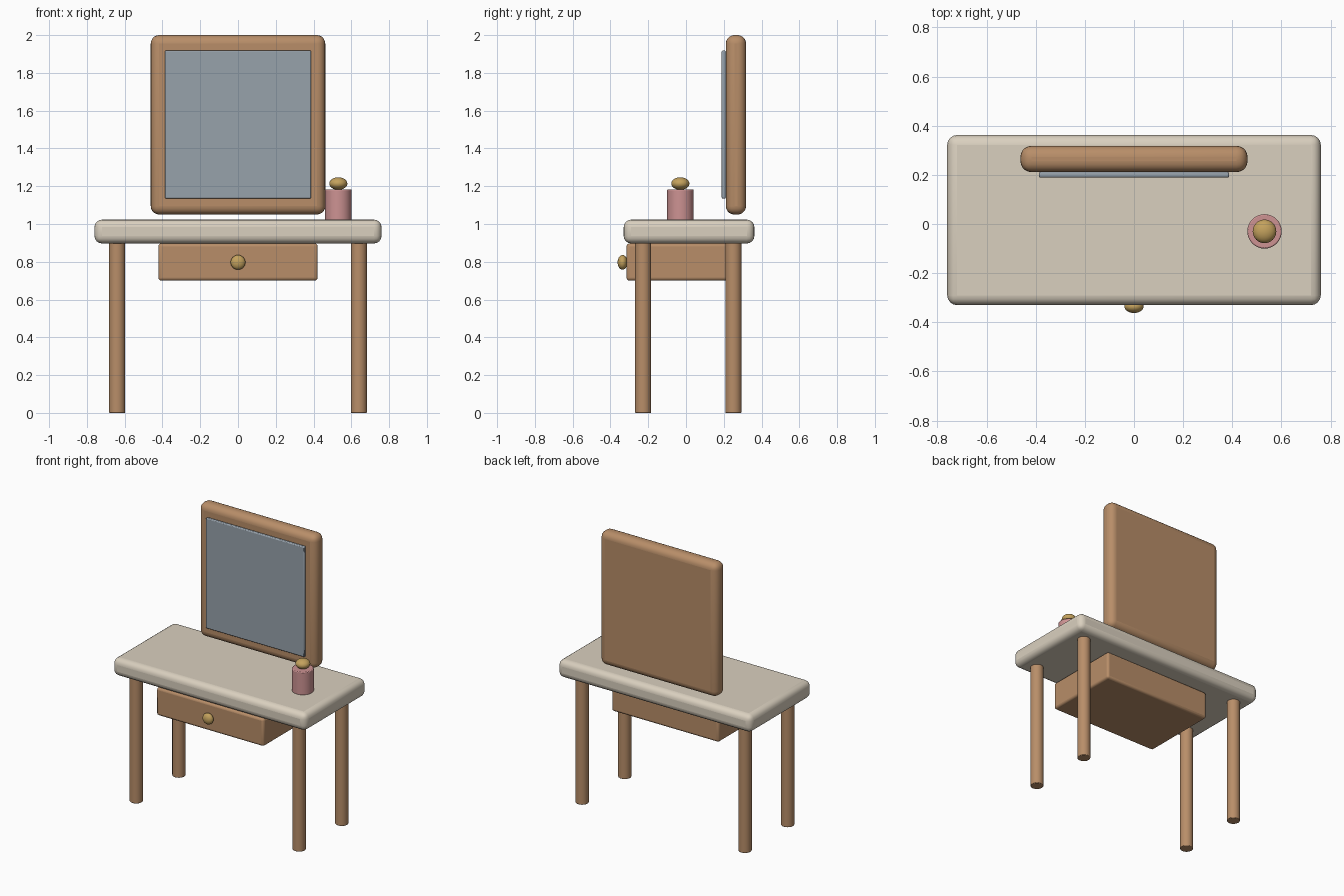
import bpy
from math import radians

if "Cube" in bpy.data.objects:
    bpy.data.objects.remove(bpy.data.objects["Cube"])


def material(name, rgb):
    m = bpy.data.materials.new(name)
    m.diffuse_color = (*rgb, 1)
    m.use_nodes = True
    m.node_tree.nodes["Principled BSDF"].inputs["Base Color"].default_value = m.diffuse_color
    return m


WOOD = material("wood", (0.48, 0.27, 0.14))
CREAM = material("cream", (0.70, 0.63, 0.52))
GLASS = material("glass", (0.31, 0.36, 0.41))
ROSE = material("rose", (0.61, 0.29, 0.29))
BRASS = material("brass", (0.55, 0.36, 0.11))


def finish(name, mat, bevel=0, segments=4):
    ob = bpy.context.object
    ob.name = ob.data.name = name
    ob.data.materials.append(mat)
    bpy.ops.object.transform_apply(location=False, rotation=True, scale=True)
    if bevel:
        mod = ob.modifiers.new("rounded_edges", 'BEVEL')
        mod.width, mod.segments = bevel, segments
        mod.limit_method = 'ANGLE'
        mod.angle_limit = radians(40)
    bpy.ops.object.shade_smooth_by_angle(angle=radians(40))
    return ob


def box(name, mat, x, y, z, bevel, segments=4):
    """Rounded box from (min, max) pairs."""
    spans = (x, y, z)
    bpy.ops.mesh.primitive_cube_add(size=1, location=[(a + b) / 2 for a, b in spans])
    bpy.context.object.scale = [b - a for a, b in spans]
    return finish(name, mat, bevel, segments)


def cylinder(name, mat, x, y, z, radius, bevel):
    bpy.ops.mesh.primitive_cylinder_add(vertices=32, radius=radius, depth=z[1] - z[0],
                                        location=(x, y, (z[0] + z[1]) / 2))
    return finish(name, mat, bevel, 2)


def ellipsoid(name, mat, location, radii):
    bpy.ops.mesh.primitive_uv_sphere_add(segments=32, ring_count=16, radius=1, location=location)
    bpy.context.object.scale = radii
    return finish(name, mat)


# Table top and its four legs
box("table_top", CREAM, (-0.76, 0.76), (-0.33, 0.362), (0.897, 1.023), 0.04)
for side, x in (("left", -0.64), ("right", 0.64)):
    for end, y in (("front", -0.227), ("back", 0.251)):
        cylinder(f"{end}_{side}_leg", WOOD, x, y, (0, 0.90), 0.043, 0.004)

# Drawer with its knob
box("drawer", WOOD, (-0.422, 0.422), (-0.315, 0.236), (0.70, 0.897), 0.016, 3)
ellipsoid("drawer_knob", BRASS, (0, -0.336, 0.797), (0.039, 0.026, 0.039))

# Mirror: thick rounded frame with a thin pane in front
box("mirror_frame", WOOD, (-0.462, 0.462), (0.211, 0.318), (1.05, 2.0), 0.045, 5)
box("mirror_glass", GLASS, (-0.387, 0.387), (0.189, 0.211), (1.135, 1.918), 0.006, 2)

# Jar with a rounded lid
cylinder("jar", ROSE, 0.531, -0.03, (1.02, 1.183), 0.07, 0.005)
ellipsoid("jar_lid", BRASS, (0.531, -0.03, 1.214), (0.048, 0.048, 0.033))
